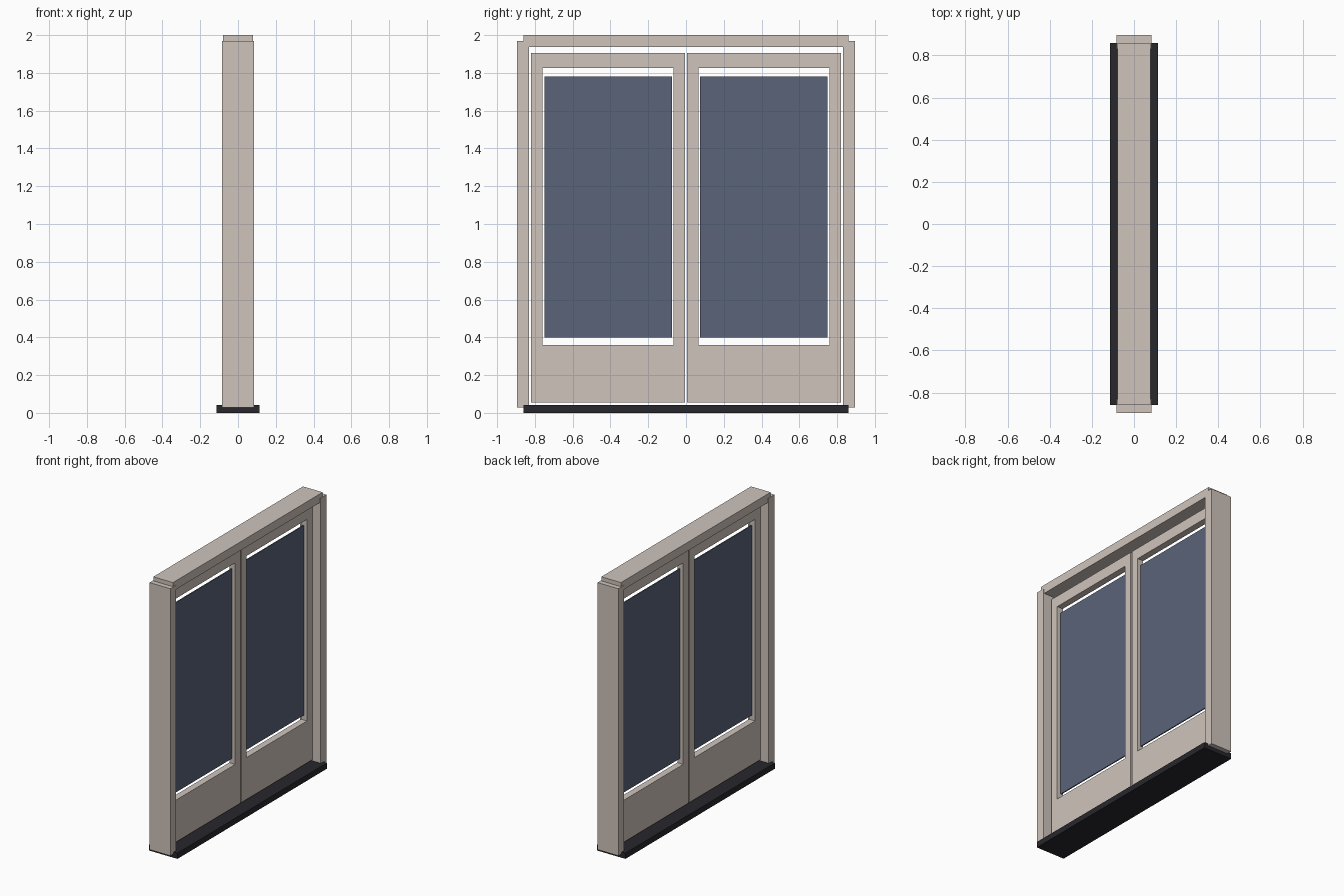
import bpy, bmesh

if "Cube" in bpy.data.objects:
    bpy.data.objects.remove(bpy.data.objects["Cube"])


def material(name, rgb):
    m = bpy.data.materials.new(name)
    m.diffuse_color = (*rgb, 1)
    m.use_nodes = True
    m.node_tree.nodes["Principled BSDF"].inputs["Base Color"].default_value = m.diffuse_color
    return m


PAINT = material("cream_paint", (0.62, 0.55, 0.50))
GLASS = material("tinted_glass", (0.10, 0.125, 0.19))
DARK = material("dark_sill", (0.02, 0.02, 0.026))


def finish(name, bm, mat):
    bmesh.ops.recalc_face_normals(bm, faces=bm.faces)
    mesh = bpy.data.meshes.new(name)
    bm.to_mesh(mesh)
    bm.free()
    mesh.materials.append(mat)
    obj = bpy.data.objects.new(name, mesh)
    bpy.context.collection.objects.link(obj)
    return obj


def box(name, half_x, y0, y1, z0, z1, mat):
    """Slab centred on x = 0, given by its y and z limits."""
    bm = bmesh.new()
    bmesh.ops.create_cube(bm, size=1)
    for v in bm.verts:
        v.co.x *= 2 * half_x
        v.co.y = (y0 + y1) / 2 + v.co.y * (y1 - y0)
        v.co.z = (z0 + z1) / 2 + v.co.z * (z1 - z0)
    return finish(name, bm, mat)


def window_frame(name, half_x, outer, inner, mat):
    """One-piece panel with a rectangular opening; rectangles are y0, y1, z0, z1."""
    bm = bmesh.new()
    rings = []
    for y0, y1, z0, z1 in (outer, inner):
        rings.append([bm.verts.new((-half_x, y, z))
                      for y, z in ((y0, z0), (y1, z0), (y1, z1), (y0, z1))])
    o, i = rings
    faces = [bm.faces.new((o[k], o[(k + 1) % 4], i[(k + 1) % 4], i[k])) for k in range(4)]
    ext = bmesh.ops.extrude_face_region(bm, geom=faces, use_keep_orig=True)
    bmesh.ops.translate(bm, vec=(2 * half_x, 0, 0),
                        verts=[g for g in ext["geom"] if isinstance(g, bmesh.types.BMVert)])
    return finish(name, bm, mat)


# Sill and header
box("sill", 0.115, -0.86, 0.86, 0.0, 0.042, DARK)
box("header", 0.079, -0.86, 0.86, 1.937, 2.0, PAINT)

for side, s in (("left", -1), ("right", 1)):
    def span(a, b):
        return sorted((s * a, s * b))

    # Jamb post at each end
    box(f"{side}_jamb", 0.084, *span(0.83, 0.896), 0.028, 1.97, PAINT)
    # Door leaf with deep bottom rail, and its glass pane
    window_frame(f"{side}_door_leaf", 0.024,
                 (*span(0.006, 0.82), 0.055, 1.906),
                 (*span(0.066, 0.76), 0.36, 1.826), PAINT)
    box(f"{side}_glass_pane", 0.004, *span(0.073, 0.75), 0.40, 1.78, GLASS)
